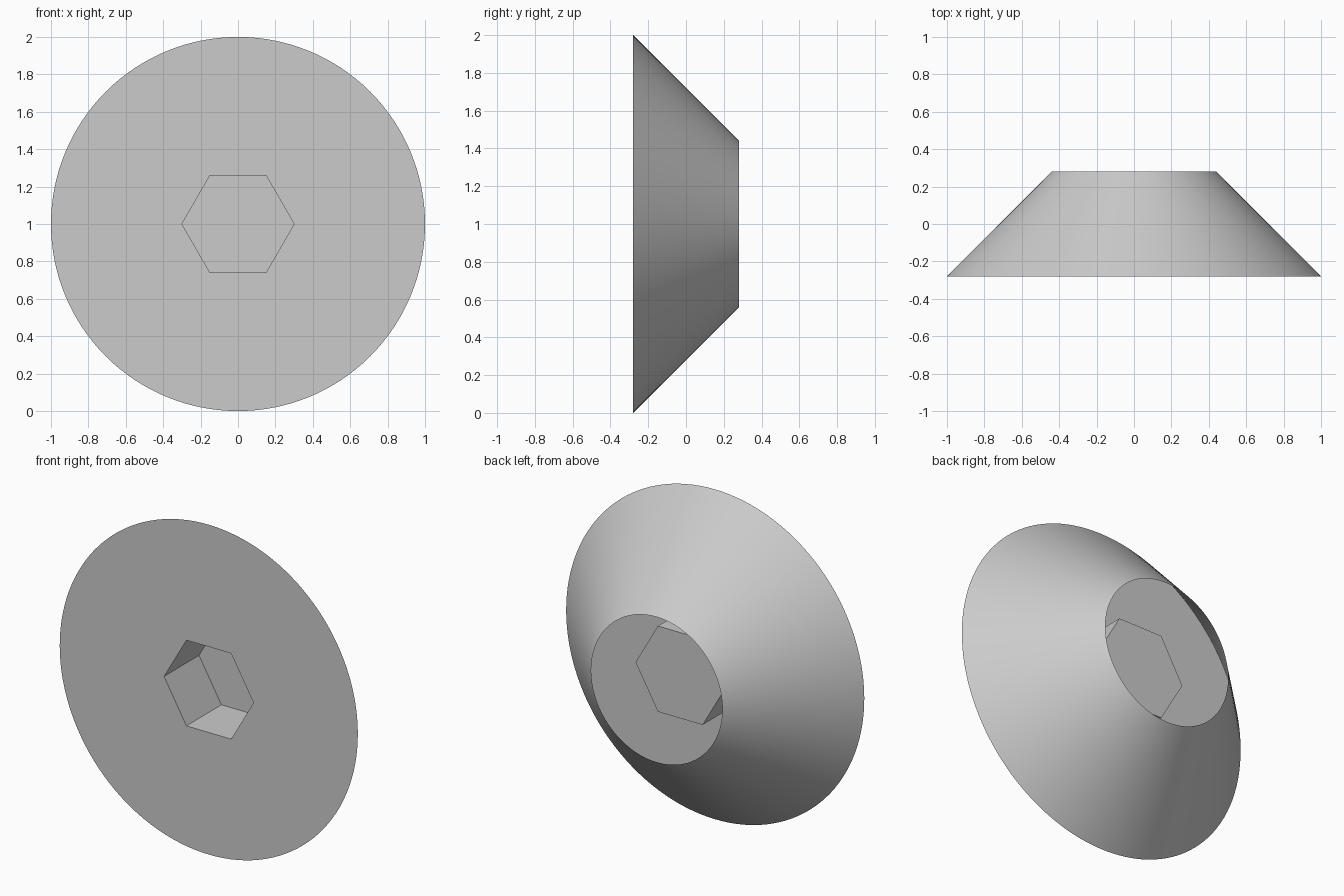
import bpy, bmesh, math

if "Cube" in bpy.data.objects:
    bpy.data.objects.remove(bpy.data.objects["Cube"])

SIDES = 128
FRONT, BACK, FLOOR = -0.28, 0.28, 0.055   # y of rim, rear opening and socket floor

metal = bpy.data.materials.new("light_grey_metal")
metal.diffuse_color = (0.6, 0.6, 0.6, 1)
metal.use_nodes = True
metal.node_tree.nodes["Principled BSDF"].inputs["Base Color"].default_value = metal.diffuse_color

bm = bmesh.new()


def ring(radius, y, n):
    """Ring of n vertices around the y axis, centred at z = 1."""
    return [bm.verts.new((radius * math.cos(2 * math.pi * i / n), y,
                          1 + radius * math.sin(2 * math.pi * i / n)))
            for i in range(n)]


def loop_edges(verts):
    return [bm.edges.new((verts[i], verts[(i + 1) % len(verts)]))
            for i in range(len(verts))]


def wall(a, b, smooth):
    n = len(a)
    for i in range(n):
        j = (i + 1) % n
        bm.faces.new((a[i], a[j], b[j], b[i])).smooth = smooth


rim = ring(1.0, FRONT, SIDES)
rear = ring(0.44, BACK, SIDES)
mouth = ring(0.3, FRONT, 6)
bottom = ring(0.3, FLOOR, 6)

# Flat front face with a hexagonal hole
bmesh.ops.triangle_fill(bm, edges=loop_edges(rim) + loop_edges(mouth),
                        use_beauty=True, normal=(0, -1, 0))
# Tapered side, left open at the rear
wall(rim, rear, True)
# Hexagonal socket walls and floor
wall(mouth, bottom, False)
bm.faces.new(bottom)

bmesh.ops.recalc_face_normals(bm, faces=bm.faces)
front = min(bm.faces, key=lambda f: f.calc_center_median().y)
if front.normal.y > 0:
    bmesh.ops.reverse_faces(bm, faces=bm.faces)

mesh = bpy.data.meshes.new("countersunk_head")
bm.to_mesh(mesh)
bm.free()
mesh.materials.append(metal)
head = bpy.data.objects.new("countersunk_head", mesh)
bpy.context.collection.objects.link(head)

# Smooth taper with crisp rim and socket edges
bpy.context.view_layer.objects.active = head
head.select_set(True)
bpy.ops.object.shade_smooth_by_angle(angle=math.radians(30))
